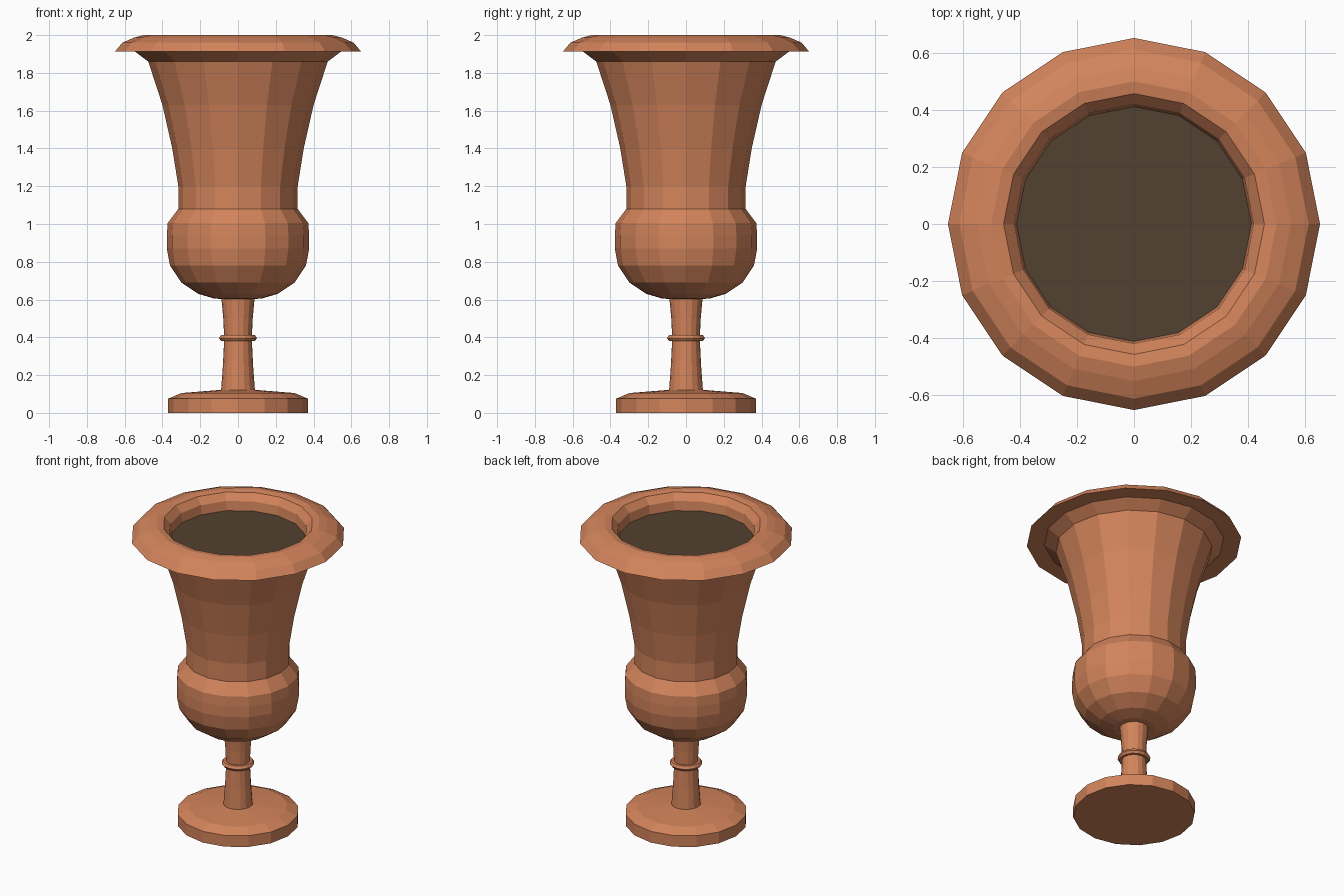
import bpy, math

if "Cube" in bpy.data.objects:
    bpy.data.objects.remove(bpy.data.objects["Cube"])

SIDES = 16


def material(name, color):
    m = bpy.data.materials.new(name)
    m.diffuse_color = (*color, 1)
    m.use_nodes = True
    m.node_tree.nodes["Principled BSDF"].inputs["Base Color"].default_value = m.diffuse_color
    return m


def lathe(name, profile, mat):
    """Spin (radius, z) points around z, flat shaded; radius 0 makes a pole."""
    verts, rings, faces = [], [], []
    for r, z in profile:
        start = len(verts)
        n = SIDES if r > 0 else 1
        for i in range(n):
            a = 2 * math.pi * i / SIDES
            verts.append((r * math.cos(a), r * math.sin(a), z))
        rings.append([start + i % n for i in range(SIDES)])
    for lo, hi in zip(rings, rings[1:]):
        for i in range(SIDES):
            j = (i + 1) % SIDES
            face = list(dict.fromkeys((lo[i], lo[j], hi[j], hi[i])))
            faces.append(face)
    mesh = bpy.data.meshes.new(name)
    mesh.from_pydata(verts, [], faces)
    mesh.materials.append(mat)
    obj = bpy.data.objects.new(name, mesh)
    bpy.context.collection.objects.link(obj)
    return obj


clay = material("terracotta", (0.65, 0.23, 0.105))
earth = material("soil", (0.085, 0.053, 0.03))

# Round foot
lathe("foot", [(0, 0), (0.37, 0), (0.37, 0.075), (0.30, 0.105),
               (0.09, 0.122), (0, 0.122)], clay)

# Stem, pinched in the middle
lathe("stem", [(0.09, 0.115), (0.08, 0.25), (0.073, 0.395),
               (0.078, 0.5), (0.088, 0.61)], clay)

# Small ring around the stem
lathe("stem_ring", [(0.07, 0.38), (0.09, 0.38), (0.10, 0.395),
                    (0.09, 0.412), (0.07, 0.412)], clay)

# Bowl, flared neck, overhanging lip and inner wall
lathe("urn_body", [
    (0, 0.60), (0.125, 0.605), (0.21, 0.63), (0.30, 0.69), (0.36, 0.78),
    (0.377, 0.87), (0.377, 0.94), (0.372, 1.005), (0.316, 1.08),
    (0.316, 1.20), (0.348, 1.40), (0.40, 1.63), (0.475, 1.86),
    (0.545, 1.912), (0.652, 1.912), (0.612, 1.96), (0.55, 1.987),
    (0.50, 2.0), (0.457, 1.993), (0.42, 1.95), (0.41, 1.88)], clay)

# Soil filling the urn
lathe("soil", [(0.412, 1.89), (0, 1.89)], earth)
